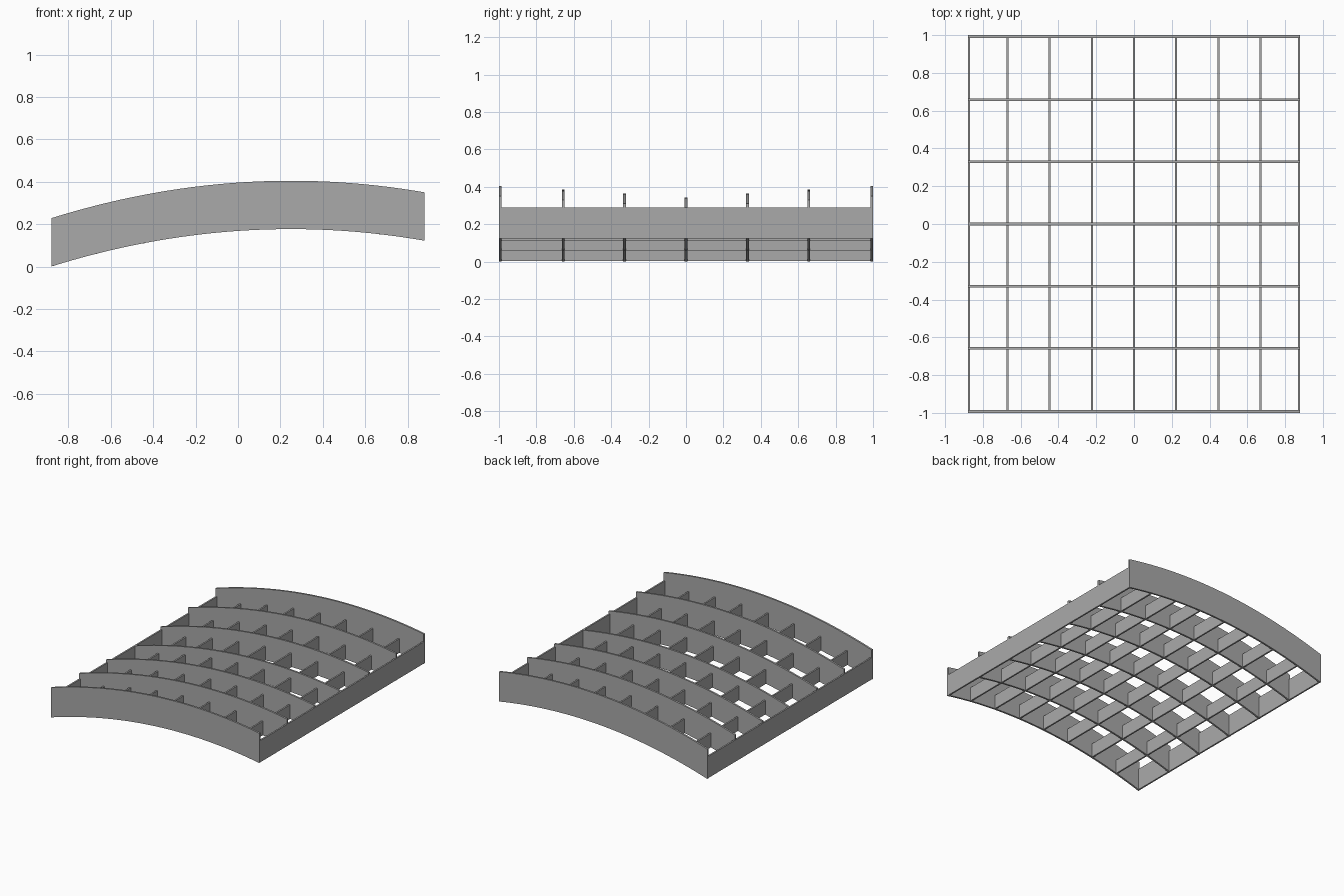
import bpy
import bmesh

# Remove the default cube
cube = bpy.data.objects.get("Cube")
if cube:
    bpy.data.objects.remove(cube, do_unlink=True)

HALF_X = 0.88
RIB_T = 0.014
SLAT_T = 0.012
SEGMENTS = 32

# Single grey material
COLOR = (0.4, 0.4, 0.4, 1)
grey = bpy.data.materials.new("plain_grey")
grey.use_nodes = True
grey.diffuse_color = COLOR
grey.node_tree.nodes["Principled BSDF"].inputs["Base Color"].default_value = COLOR


def arch(x):
    """Underside height of the arched grid at x."""
    return 0.177 - 0.138 * (x - 0.25) ** 2


def prism(name, profile, axis, center, thickness):
    """Extrude a (horizontal, z) outline symmetrically about a plane on the axis."""
    bm = bmesh.new()
    start = center - thickness / 2
    points = [(start, h, z) if axis == "x" else (h, start, z) for h, z in profile]
    face = bm.faces.new([bm.verts.new(p) for p in points])
    move = (thickness, 0, 0) if axis == "x" else (0, thickness, 0)
    new = bmesh.ops.extrude_face_region(bm, geom=[face])["geom"]
    bmesh.ops.translate(bm, vec=move, verts=[v for v in new if isinstance(v, bmesh.types.BMVert)])
    bmesh.ops.recalc_face_normals(bm, faces=bm.faces)
    mesh = bpy.data.meshes.new(name)
    bm.to_mesh(mesh)
    bm.free()
    mesh.materials.append(grey)
    obj = bpy.data.objects.new(name, mesh)
    bpy.context.collection.objects.link(obj)
    return obj


# Arched ribs, taller towards the front and back edges
xs = [-HALF_X + 2 * HALF_X * i / SEGMENTS for i in range(SEGMENTS + 1)]
for i, y in enumerate((-0.993, -0.657, -0.329, 0, 0.329, 0.657, 0.993)):
    height = 0.167 + 0.0203 * abs(i - 3)
    outline = [(x, arch(x)) for x in xs] + [(x, arch(x) + height) for x in reversed(xs)]
    prism(f"arched_rib_{i + 1}", outline, "y", y, RIB_T)

# Straight cross slats, with deeper panels closing both ends
for i, x in enumerate((-0.874, -0.67, -0.447, -0.222, 0, 0.222, 0.447, 0.67, 0.874)):
    end = i in (0, 8)
    low = arch(x)
    high = low + (0.166 if end else 0.107)
    outline = [(-0.99, low), (0.99, low), (0.99, high), (-0.99, high)]
    prism("end_panel" if end else f"cross_slat_{i}", outline, "x", x, SLAT_T)
